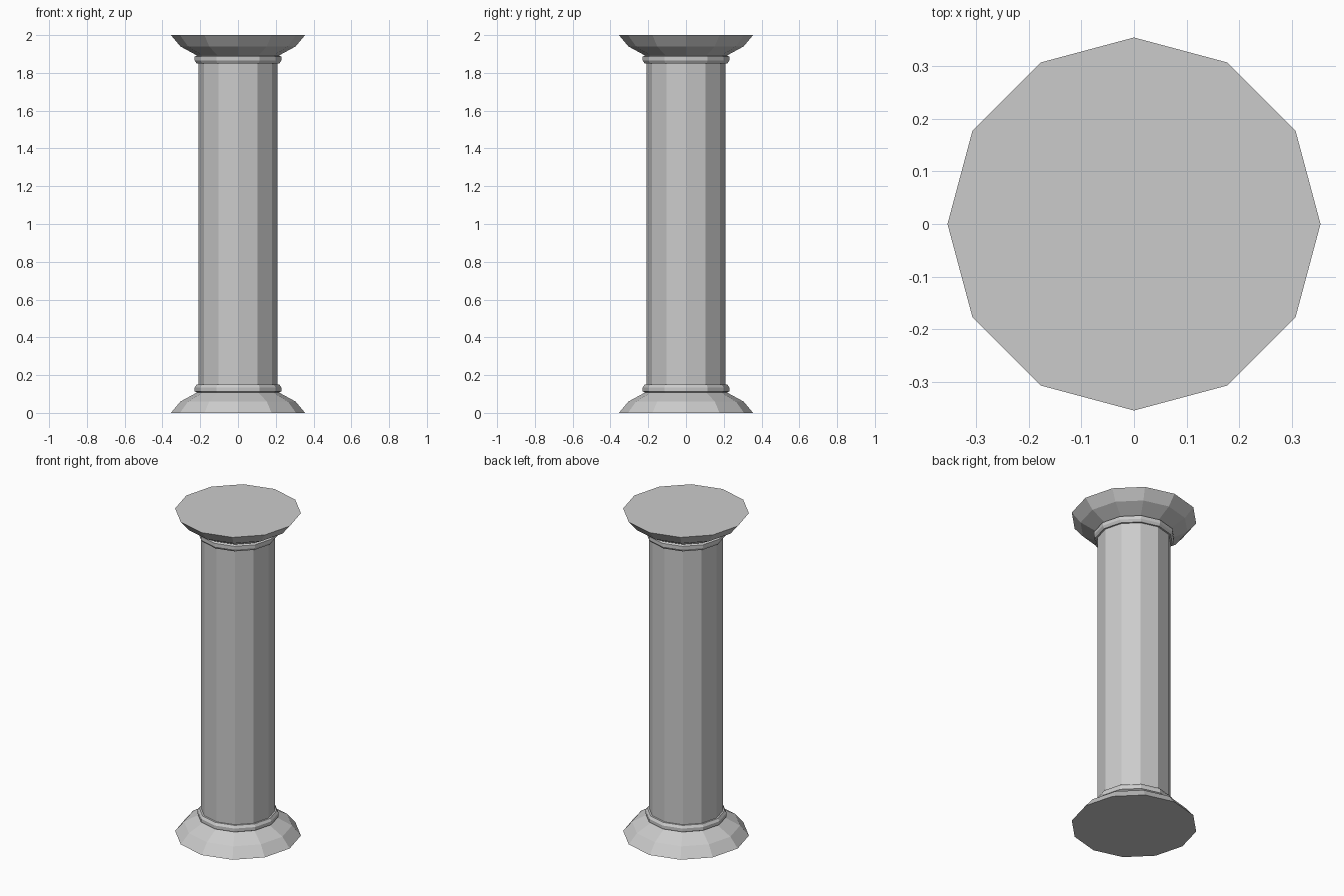
import bpy, bmesh
from math import cos, sin, tau

if "Cube" in bpy.data.objects:
    bpy.data.objects.remove(bpy.data.objects["Cube"])

SIDES, HEIGHT = 12, 2.0

# Lower half profile (radius, z): flared foot, bevelled collar, shaft start
lower = [(0.355, 0.0), (0.305, 0.06), (0.217, 0.108),
         (0.229, 0.114), (0.229, 0.135), (0.219, 0.15), (0.209, 0.15)]
# The capital is the foot turned upside down
profile = lower + [(r, HEIGHT - z) for r, z in reversed(lower)]


def lathe(name, points):
    """Revolve a profile into a capped, flat-faced solid."""
    bm = bmesh.new()
    rings = [[bm.verts.new((r * cos(tau * i / SIDES), r * sin(tau * i / SIDES), z))
              for i in range(SIDES)] for r, z in points]
    for a, b in zip(rings, rings[1:]):
        for i in range(SIDES):
            j = (i + 1) % SIDES
            bm.faces.new((a[i], a[j], b[j], b[i]))
    bm.faces.new(rings[0][::-1])
    bm.faces.new(rings[-1])
    mesh = bpy.data.meshes.new(name)
    bm.to_mesh(mesh)
    bm.free()
    obj = bpy.data.objects.new(name, mesh)
    bpy.context.collection.objects.link(obj)
    return obj


# Whole column: foot, collar, shaft, collar, capital
lathe("column", profile)
